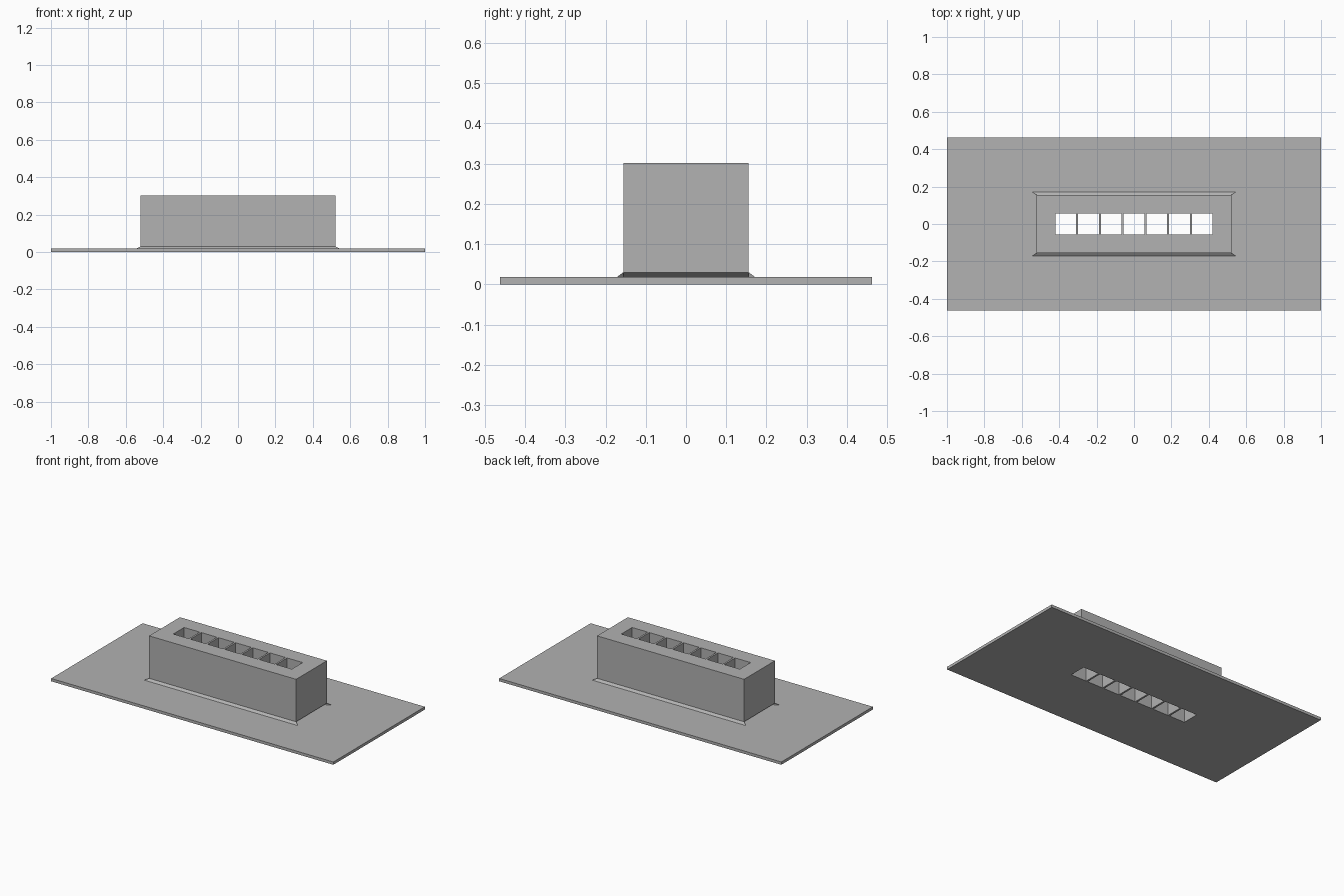
import bpy
import bmesh

cube = bpy.data.objects.get("Cube")
if cube:
    bpy.data.objects.remove(cube)

grey = bpy.data.materials.new("plain grey")
grey.use_nodes = True
colour = (0.445, 0.445, 0.445, 1)
grey.diffuse_color = colour
grey.node_tree.nodes["Principled BSDF"].inputs["Base Color"].default_value = colour

# Shared dimensions
SLOTS, PITCH, SLOT = 7, 0.1217, 0.11
PLATE_TOP, FLARE_TOP, TOP = 0.018, 0.03, 0.302
BODY_X, BODY_Y = 0.521, 0.156
FLARE_X, FLARE_Y = 0.545, 0.172


def finish(name, bm):
    bmesh.ops.recalc_face_normals(bm, faces=bm.faces)
    mesh = bpy.data.meshes.new(name)
    bm.to_mesh(mesh)
    bm.free()
    mesh.materials.append(grey)
    obj = bpy.data.objects.new(name, mesh)
    bpy.context.collection.objects.link(obj)


def slotted_block(name, half_y, layers):
    """Block with a row of through slots; layers are (z, half length)."""
    bm = bmesh.new()
    centres = [(i - (SLOTS - 1) / 2) * PITCH for i in range(SLOTS)]
    inner = [c + s * SLOT / 2 for c in centres for s in (-1, 1)]
    ys = [-half_y, -SLOT / 2, SLOT / 2, half_y]
    grid = [[[bm.verts.new((x, y, z)) for y in ys] for x in [-hx] + inner + [hx]]
            for z, hx in layers]
    nx, ny = len(inner) + 1, len(ys) - 1

    def solid(i, j):
        inside = 0 <= i < nx and 0 <= j < ny
        return inside and not (j == 1 and i % 2 == 1)

    for i in range(nx):
        for j in range(ny):
            if not solid(i, j):
                continue
            corners = [(i, j), (i + 1, j), (i + 1, j + 1), (i, j + 1)]
            for level in (grid[0], grid[-1]):
                bm.faces.new([level[a][b] for a, b in corners])
            # Walls wherever the neighbouring cell is empty
            for k, (di, dj) in enumerate([(0, -1), (1, 0), (0, 1), (-1, 0)]):
                if not solid(i + di, j + dj):
                    (a, b), (c, d) = corners[k], corners[(k + 1) % 4]
                    for low, high in zip(grid, grid[1:]):
                        bm.faces.new([low[a][b], low[c][d], high[c][d], high[a][b]])
    finish(name, bm)


def flare(name, side):
    """Mitred sloping strip along one long side of the body."""
    bm = bmesh.new()
    ends = []
    for s in (-1, 1):
        ends.append([bm.verts.new(p) for p in (
            (s * FLARE_X, side * FLARE_Y, PLATE_TOP),
            (s * BODY_X, side * BODY_Y, FLARE_TOP),
            (s * BODY_X, side * BODY_Y, PLATE_TOP))])
        bm.faces.new(ends[-1])
    for k in range(3):
        n = (k + 1) % 3
        bm.faces.new([ends[0][k], ends[0][n], ends[1][n], ends[1][k]])
    finish(name, bm)


# Wide base plate and raised body, with slots running through both
slotted_block("base_plate", 0.463, [(0, 1), (PLATE_TOP, 1)])
slotted_block("slotted_body", BODY_Y,
              [(PLATE_TOP, 2 * BODY_X - FLARE_X), (FLARE_TOP, BODY_X), (TOP, BODY_X)])

# Sloping strips at the foot of the body
flare("front_flare", -1)
flare("back_flare", 1)
